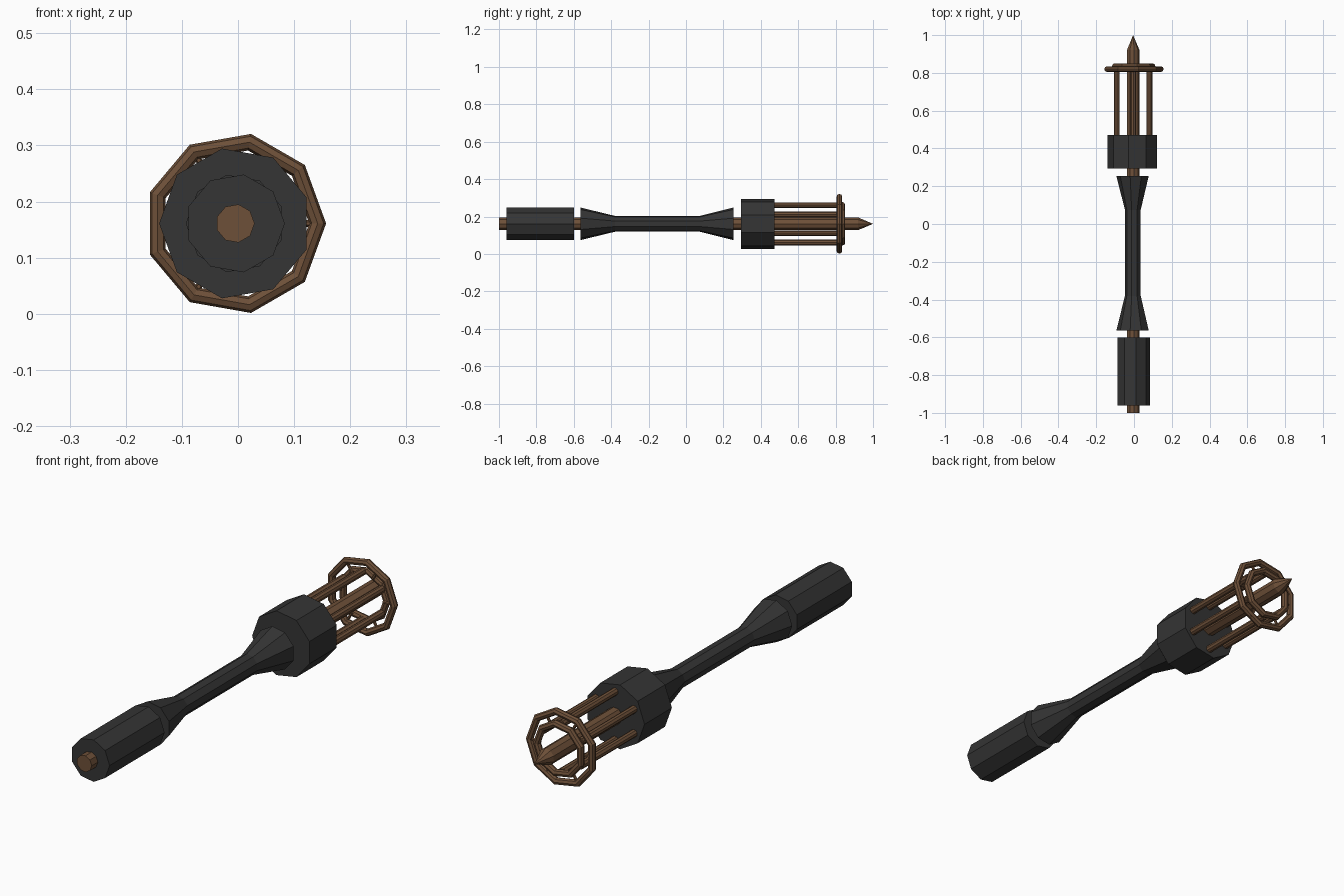
import bpy, bmesh, math
from mathutils import Vector, Matrix

if "Cube" in bpy.data.objects:
    bpy.data.objects.remove(bpy.data.objects["Cube"])

CX, CZ = -0.005, 0.161      # long axis of the model runs along y through this point


def material(name, colour):
    m = bpy.data.materials.new(name)
    m.diffuse_color = (*colour, 1)
    m.use_nodes = True
    m.node_tree.nodes["Principled BSDF"].inputs["Base Color"].default_value = m.diffuse_color
    return m


DARK = material("dark_grip", (0.035, 0.035, 0.035))
BRONZE = material("bronze", (0.155, 0.08, 0.04))


def finish(bm, name, mat):
    bmesh.ops.recalc_face_normals(bm, faces=bm.faces)
    me = bpy.data.meshes.new(name)
    bm.to_mesh(me)
    bm.free()
    me.materials.append(mat)
    ob = bpy.data.objects.new(name, me)
    bpy.context.collection.objects.link(ob)
    return ob


def lathe(name, profile, mat, sides=9, phase=0.0, x=CX, z=CZ):
    """Turn (y, radius) pairs about the y direction and cap both ends."""
    bm = bmesh.new()
    rings = []
    for y, r in profile:
        rings.append([bm.verts.new((x + r * math.cos(phase + math.tau * i / sides), y,
                                    z + r * math.sin(phase + math.tau * i / sides)))
                      for i in range(sides)])
    for a, b in zip(rings, rings[1:]):
        for i in range(sides):
            j = (i + 1) % sides
            bm.faces.new((a[i], a[j], b[j], b[i]))
    bm.faces.new(rings[0])
    bm.faces.new(rings[-1])
    bmesh.ops.remove_doubles(bm, verts=bm.verts, dist=1e-5)
    return finish(bm, name, mat)


def ring(name, y, major, minor, sides=9, tube=8):
    """Low-poly torus around the long axis."""
    bm = bmesh.new()
    loops = []
    for i in range(sides):
        a = math.tau * i / sides
        loop = []
        for k in range(tube):
            t = math.tau * k / tube
            r = major + minor * math.cos(t)
            loop.append(bm.verts.new((CX + r * math.cos(a), y + minor * math.sin(t),
                                      CZ + r * math.sin(a))))
        loops.append(loop)
    for i in range(sides):
        a, b = loops[i], loops[(i + 1) % sides]
        for k in range(tube):
            n = (k + 1) % tube
            bm.faces.new((a[k], b[k], b[n], a[n]))
    return finish(bm, name, mat=BRONZE)


def spoke(name, angle, r0, r1, y, radius):
    d = Vector((math.cos(angle), 0, math.sin(angle)))
    rot = d.to_track_quat('Z', 'Y').to_matrix().to_4x4()
    mid = Vector((CX, y, CZ)) + d * (r0 + r1) / 2
    bm = bmesh.new()
    bmesh.ops.create_cone(bm, cap_ends=True, segments=6, radius1=radius, radius2=radius,
                          depth=r1 - r0, matrix=Matrix.Translation(mid) @ rot)
    return finish(bm, name, BRONZE)


# Core rod with pointed tip
lathe("core_rod", [(-1.0, 0.0345), (0.92, 0.0345), (1.0, 0.0)], BRONZE)

# Dark grips and collar
lathe("rear_grip", [(-0.96, 0.0885), (-0.6, 0.0885)], DARK)
lathe("flared_handle", [(-0.563, 0.088), (-0.38, 0.043), (0.075, 0.043), (0.253, 0.088)],
      DARK, phase=math.pi)
lathe("collar", [(0.293, 0.1355), (0.472, 0.1355)], DARK, phase=math.pi)

# Cage rods and ring spokes
for i in range(6):
    a = math.radians(60 * i)
    b = a + math.radians(30)
    lathe(f"cage_rod_{i}", [(0.45, 0.0155), (0.825, 0.0155)], BRONZE,
          x=CX + 0.1 * math.cos(b), z=CZ + 0.1 * math.sin(b))
    spoke(f"spoke_{i}", a, 0.095, 0.15, 0.822, 0.006)

# Head rings
ring("outer_ring", 0.82, 0.147, 0.015)
ring("inner_ring", 0.836, 0.103, 0.015)
